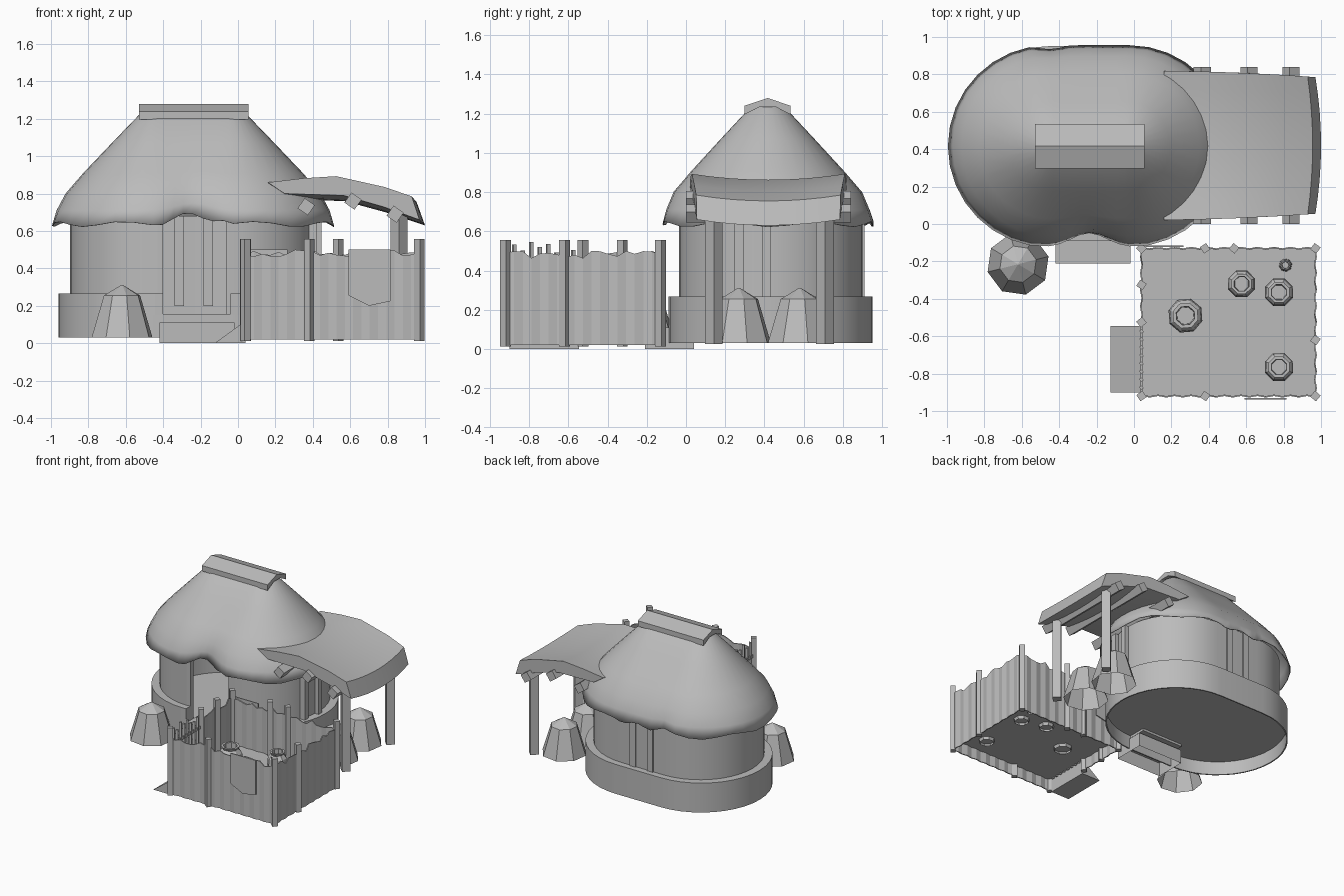
import bpy, bmesh, random
from math import sin, cos, pi, exp, radians, hypot

random.seed(4)
if "Cube" in bpy.data.objects:
    bpy.data.objects.remove(bpy.data.objects["Cube"])

clay = bpy.data.materials.new("plain_grey")
clay.use_nodes = True
GREY = (0.5, 0.5, 0.5, 1)
clay.diffuse_color = GREY
clay.node_tree.nodes["Principled BSDF"].inputs["Base Color"].default_value = GREY

CX, WALL_Y, ROOF_Y = -0.24, 0.432, 0.416   # centre lines of the hut


def finish(name, bm, smooth=None):
    bmesh.ops.recalc_face_normals(bm, faces=bm.faces)
    mesh = bpy.data.meshes.new(name)
    bm.to_mesh(mesh)
    bm.free()
    obj = bpy.data.objects.new(name, mesh)
    bpy.context.collection.objects.link(obj)
    mesh.materials.append(clay)
    if smooth:
        bpy.ops.object.select_all(action='DESELECT')
        bpy.context.view_layer.objects.active = obj
        obj.select_set(True)
        bpy.ops.object.shade_smooth_by_angle(angle=radians(smooth))
    return obj


def loft(name, rows, loop=False, start=True, end=True, smooth=None):
    """Skin a series of closed sections, with optional end caps."""
    bm = bmesh.new()
    vs = [[bm.verts.new(p) for p in row] for row in rows]
    n = len(rows[0])
    pairs = list(zip(vs, vs[1:])) + ([(vs[-1], vs[0])] if loop else [])
    for a, b in pairs:
        for i in range(n):
            j = (i + 1) % n
            bm.faces.new((a[i], a[j], b[j], b[i]))
    if start and not loop:
        bm.faces.new(vs[0])
    if end and not loop:
        bm.faces.new(vs[-1])
    return finish(name, bm, smooth)


def box(name, x0, x1, y0, y1, z0, z1, bottom=True):
    rows = [[(x0, y0, z), (x1, y0, z), (x1, y1, z), (x0, y1, z)] for z in (z0, z1)]
    return loft(name, rows, start=bottom)


def post(name, x, y, z0, z1, w, turn=0.0):
    obj = box(name, -w / 2, w / 2, -w / 2, w / 2, z0, z1)
    obj.location = (x, y, 0)
    obj.rotation_euler.z = turn
    return obj


def lathe(name, x, y, profile, sides, turn):
    """Faceted turned shape, open underneath."""
    rows = [[(x + r * cos(turn + 2 * pi * i / sides), y + r * sin(turn + 2 * pi * i / sides), z)
             for i in range(sides)] for r, z in profile]
    return loft(name, rows, start=False)


def stadium(c, r, cy=WALL_Y, arc=20, straight=1):
    """Long oval; the last straight run is the front one."""
    pts = []
    for side in (1, -1):
        for i in range(arc + 1):
            a = pi * i / arc - pi / 2
            pts.append((CX + side * (c + r * cos(a)), cy + side * r * sin(a)))
        for i in range(1, straight):
            pts.append((CX + side * c * (1 - 2 * i / straight), cy + side * r))
    return pts


def oval_wall(name, c, r_out, r_in, z0, z1, loop):
    rows = [[(*o, z0), (*o, z1), (*i, z1), (*i, z0)]
            for o, i in zip(stadium(c, r_out), stadium(c, r_in))]
    return loft(name, rows, loop=loop, smooth=35)


# Hut body: footing, floor, wall with an open doorway, sill and step
oval_wall("footing", 0.20, 0.52, 0.51, 0.03, 0.15, True)
oval_wall("footing_rim", 0.20, 0.52, 0.45, 0.15, 0.267, False)
box("footing_rim_end", -0.445, -0.402, -0.088, -0.01, 0.15, 0.267)
loft("hut_floor", [[(*p, z) for p in stadium(0.2, 0.512)] for z in (0.138, 0.15)])
oval_wall("hut_wall", 0.19, 0.468, 0.44, 0.15, 0.68, False)
box("door_sill", -0.40, -0.03, -0.09, 0.07, 0.12, 0.155)
box("door_step", -0.42, -0.02, -0.21, 0.04, 0.0, 0.11, bottom=False)
for x in (-0.315, -0.16):
    box("back_wall_post", x - 0.025, x + 0.025, 0.84, 0.91, 0.2, 0.68)
for x, y in ((0.425, 0.41), (0.40, 0.27)):
    post("side_wall_post", x, y, 0.2, 0.68, 0.045)
for x in (-0.418, -0.045):
    post("door_post", x, -0.015, 0.15, 0.66, 0.035)

# Thatched roof with a scalloped, pleated eave, raised over the door
rows = []
for c, r, z, wave in ((0.215, 0.54, 0.637, 1), (0.21, 0.52, 0.71, 0.8), (0.2, 0.482, 0.80, 0.5),
                      (0.2, 0.39, 0.907, 0.25), (0.195, 0.24, 1.07, 0), (0.19, 0.10, 1.22, 0),
                      (0.19, 0.05, 1.25, 0)):
    ring = []
    for k, (x, y) in enumerate(stadium(c, r, ROOF_Y, 16, 8)):
        front = y < ROOF_Y
        lift = wave * (exp(-((x + 0.24) / 0.13) ** 2) if front else 0.3 * exp(-((x + 0.44) / 0.06) ** 2))
        ripple = 0.014 * sin(k * 1.35) if wave == 1 else 0
        ring.append((x, y + lift * (0.075 if front else -0.075), z + lift * 0.05 + ripple))
    rows.append(ring)
roof = loft("thatch_roof", rows, start=False, smooth=30)
thick = roof.modifiers.new("thickness", 'SOLIDIFY')
thick.thickness = 0.006
thick.offset = -1

# Ridge cap
loft("ridge_cap", [[(x, ROOF_Y + y, z) for y, z in ((-0.118, 1.195), (-0.118, 1.24), (0, 1.28), (0.118, 1.24),
                                                  (0.118, 1.195), (0.04, 1.235), (-0.04, 1.235))]
                   for x in (-0.53, 0.055)])

# Sagging side awning with its beams and posts
profile = ((0.16, 0.86), (0.35, 0.882), (0.53, 0.893), (0.80, 0.835), (0.955, 0.785),
           (1.0, 0.66), (0.79, 0.73), (0.57, 0.79), (0.25, 0.80))
rows = []
for i in range(9):
    t = i / 4 - 1
    rows.append([(x - 0.03 * t * t * x ** 3, 0.42 + t * (0.4 - 0.035 * x * x), z - 0.03 * (1 - t * t))
                 for x, z in profile])
loft("awning", rows, smooth=25)
for x, z in ((0.365, 0.73), (0.615, 0.76), (0.84, 0.69)):
    beam = box("awning_beam", -0.033, 0.033, -0.42, 0.42, -0.033, 0.033)
    beam.location = (x, 0.42, z)
    beam.rotation_euler.y = radians(35)
for y in (0.142, 0.708):
    post("awning_post", 0.86, y, 0.025, 0.69, 0.064, pi / 4)

# Faceted stone heaps
for x, y in ((-0.62, -0.215), (0.69, 0.27), (0.68, 0.58)):
    lathe("stone_heap", x, y, ((0.168, 0.03), (0.10, 0.255), (0.004, 0.312)), 8, 0.25)

# Fenced yard with a raised floor
X0, X1, Y0, Y1 = 0.04, 0.97, -0.92, -0.13
box("yard_floor", X0, X1, Y0, Y1, 0.108, 0.12)


def fence(name, ax, ay, bx, by):
    length = hypot(bx - ax, by - ay)
    dx, dy = (bx - ax) / length, (by - ay) / length
    n = max(3, round(length / 0.045))
    rows = []
    for i in range(n + 1):
        s = length * i / n
        top = 0.482 + random.uniform(-0.022, 0.022)
        off = 0.004 * (-1) ** i
        row = []
        for o, z in ((off - 0.004, 0.02), (off - 0.004, top), (off + 0.004, top), (off + 0.004, 0.02)):
            row.append((ax + dx * s - dy * o, ay + dy * s + dx * o, z))
        rows.append(row)
    loft(name, rows)


fence("fence_front", X0, Y0, X1, Y0)
fence("fence_left", X1, Y0, X1, Y1)
fence("fence_back", X1, Y1, X0, Y1)
fence("fence_right", X0, Y1, X0, -0.53)
for x, y in ((X0, Y1), (0.38, Y1), (0.535, Y1), (X1, Y1), (X1, -0.62),
             (X1, Y0), (0.38, Y0), (X0, Y0), (X0, -0.525), (X0, -0.325)):
    post("fence_post", x, y, 0.012, 0.557, 0.04, pi / 4 + random.uniform(-0.2, 0.2))

# Picket gate and its ramp
for i in range(8):
    post("gate_picket", X0, -0.875 + i * 0.043, 0.1, random.uniform(0.47, 0.55), 0.018, 0.4)
for z in (0.18, 0.4):
    box("gate_rail", X0 - 0.006, X0 + 0.006, -0.9, -0.54, z, z + 0.025)
loft("gate_ramp", [[(-0.125, y, 0.0), (0.04, y, 0.0), (0.04, y, 0.12)] for y in (-0.9, -0.545)])

# Cloths hung over the front and back fences
for x, y in ((0.59, -0.938), (0.04, -0.122)):
    loft("hanging_cloth", [[(x + dx, y + dy, z) for dx, z in ((0, 0.5), (0.225, 0.5), (0.225, 0.225),
                                                            (0.11, 0.20), (0, 0.255))] for dy in (0, 0.008)])

# Open eight-sided pots
for x, y, r in ((0.275, -0.49, 0.095), (0.575, -0.32, 0.077), (0.775, -0.365, 0.08),
                (0.775, -0.765, 0.08), (0.81, -0.22, 0.035)):
    h = 0.05 + 1.8 * r
    lathe("pot", x, y, [(k * r, 0.085 + t * h) for k, t in ((0.65, 0), (1, 0.4), (0.92, 0.75), (0.62, 0.9),
                                                          (0.75, 1), (0.55, 1), (0.5, 0.5))], 8, r * 5)
